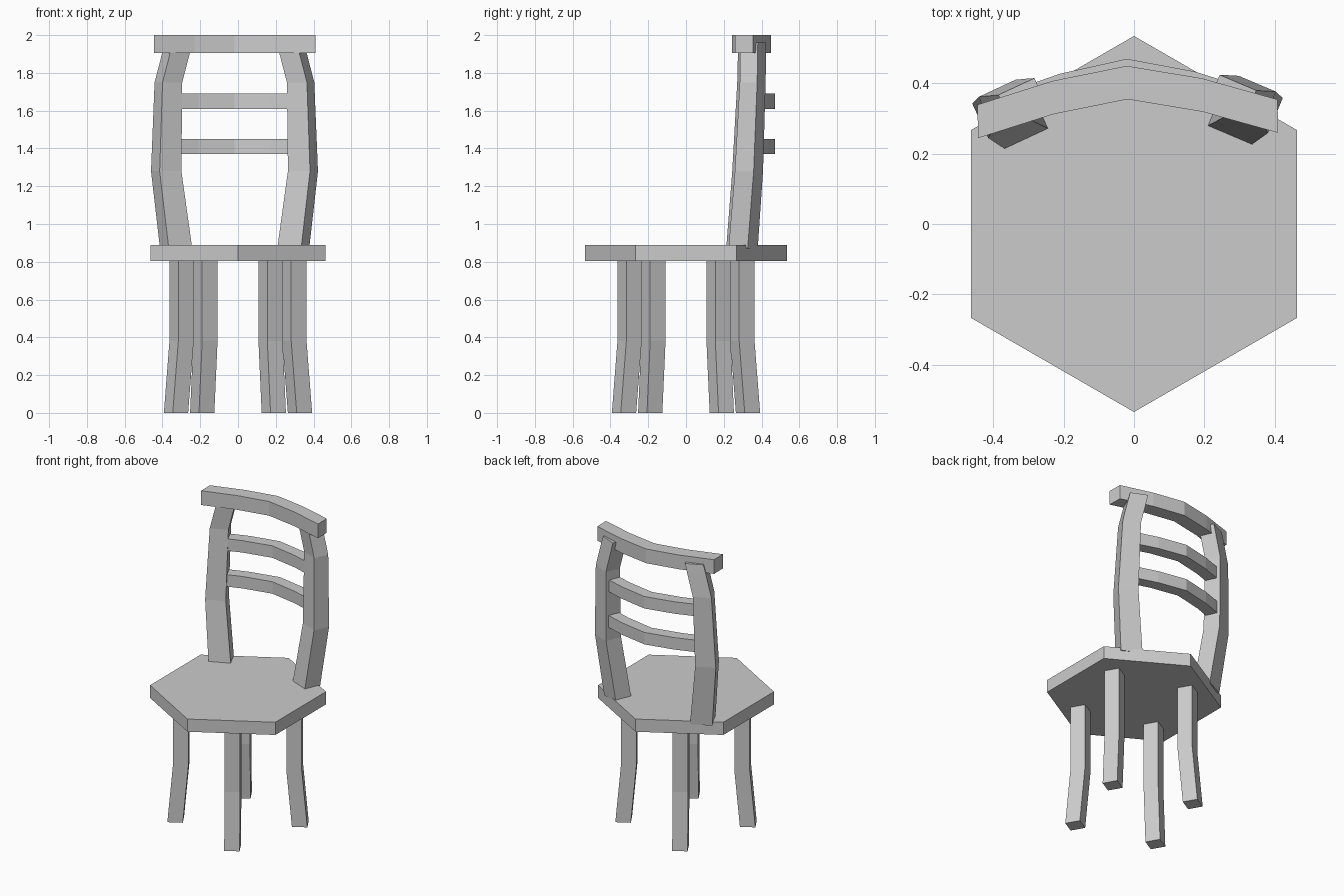
import bpy, bmesh
from math import radians, sin, cos
from mathutils import Matrix, Vector

if "Cube" in bpy.data.objects:
    bpy.data.objects.remove(bpy.data.objects["Cube"])

grey = bpy.data.materials.new("plain_grey")
grey.use_nodes = True
GREY = (0.6, 0.6, 0.6, 1)
grey.diffuse_color = GREY
grey.node_tree.nodes["Principled BSDF"].inputs["Base Color"].default_value = GREY


def loft(name, rings, matrix=Matrix()):
    """Skin a list of equal-sized rings into a closed solid."""
    bm = bmesh.new()
    loops = [[bm.verts.new(matrix @ Vector(p)) for p in ring] for ring in rings]
    for a, b in zip(loops, loops[1:]):
        for i in range(len(a)):
            j = (i + 1) % len(a)
            bm.faces.new((a[i], a[j], b[j], b[i]))
    bm.faces.new(loops[0][::-1])
    bm.faces.new(loops[-1])
    bmesh.ops.recalc_face_normals(bm, faces=bm.faces)
    mesh = bpy.data.meshes.new(name)
    bm.to_mesh(mesh)
    bm.free()
    mesh.materials.append(grey)
    obj = bpy.data.objects.new(name, mesh)
    bpy.context.collection.objects.link(obj)
    return obj


def rect(x, y, z, w, d, angle):
    """Horizontal rectangle, turned about its centre."""
    c, s = cos(angle), sin(angle)
    return [(x + c * u * w / 2 - s * v * d / 2, y + s * u * w / 2 + c * v * d / 2, z)
            for u, v in ((-1, -1), (1, -1), (1, 1), (-1, 1))]


# Hexagonal seat
hexagon = [radians(30 + 60 * k) for k in range(6)]
loft("seat", [[(0.535 * cos(a), 0.535 * sin(a), z) for a in hexagon] for z in (0.805, 0.89)])

# Four legs around the centre, kicked outward below the knee
for k, name in enumerate(("left_back_leg", "right_back_leg", "right_front_leg", "left_front_leg")):
    turn = Matrix.Rotation(radians(30 + 90 * k), 4, "Z")
    loft(name, [rect(r, 0, z, 0.094, 0.094, 0)
                for r, z in ((0.379, 0), (0.345, 0.38), (0.345, 0.82))], turn)

# The whole back sits slightly off centre and slightly turned
back = Matrix.Translation((-0.0125, 0.005, 0)) @ Matrix.Rotation(radians(1), 4, "Z")

# Bowed back posts: x, y, z, width, depth
post = ((0.31, 0.292, 0.87, 0.137, 0.11), (0.362, 0.322, 1.28, 0.127, 0.108),
        (0.35, 0.342, 1.75, 0.115, 0.1), (0.311, 0.345, 1.9, 0.115, 0.1),
        (0.295, 0.346, 1.96, 0.113, 0.1))
for name, side in (("left_back_post", 1), ("right_back_post", -1)):
    loft(name, [rect(side * x, y, z, w, d, -side * radians(24)) for x, y, z, w, d in post], back)


def bar(name, path, depth, z0, z1):
    """Curved cross bar following the front edge path across the back."""
    loft(name, [[(x, y, z0), (x, y + depth, z0), (x, y + depth, z1), (x, y, z1)]
                for x, y in path], back)


# Top rail and two slats
rail = ((-0.427, 0.247), (-0.212, 0.311), (0, 0.35), (0.212, 0.311), (0.427, 0.247))
bar("top_rail", rail, 0.095, 1.905, 2.0)
slat = [(x * 0.9, y + 0.035) for x, y in rail]
bar("lower_slat", slat, 0.08, 1.37, 1.45)
bar("upper_slat", slat, 0.08, 1.61, 1.69)
